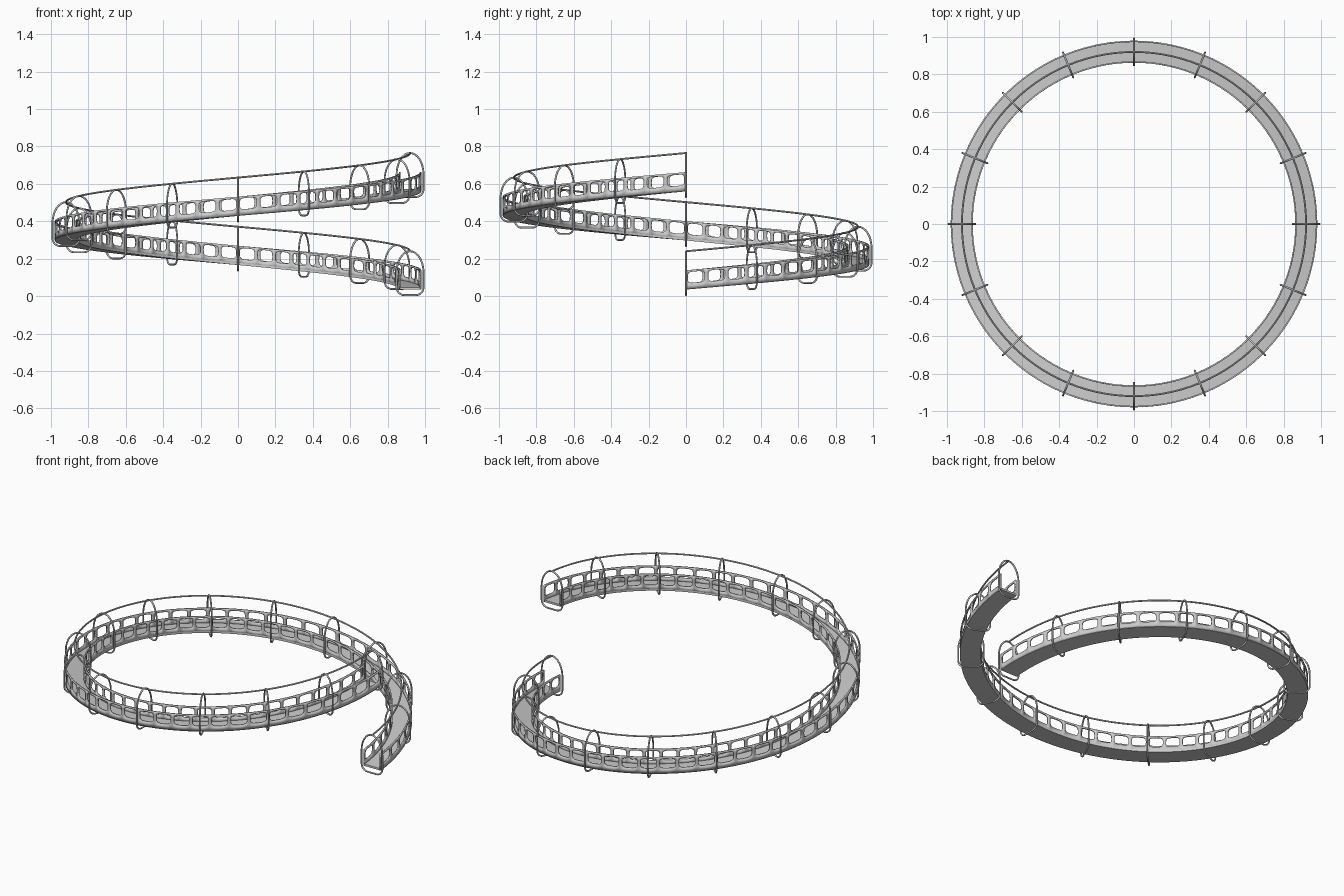
import bpy, bmesh
from math import pi, sin, cos, copysign

if "Cube" in bpy.data.objects:
    bpy.data.objects.remove(bpy.data.objects["Cube"])

RISE = 0.525      # climb over the single full turn
R_MID = 0.92      # centre line radius
CELLS = 56        # windows per side wall
HOOPS = 16        # bays between hoops


def helix(r, t, z):
    """Point at turn fraction t, radius r, height z above the helix."""
    return (r * cos(2 * pi * t), r * sin(2 * pi * t), z + RISE * t)


def finish(bm, name):
    bmesh.ops.recalc_face_normals(bm, faces=bm.faces)
    me = bpy.data.meshes.new(name)
    bm.to_mesh(me)
    bm.free()
    ob = bpy.data.objects.new(name, me)
    bpy.context.collection.objects.link(ob)
    return ob


def smooth(ob):
    bpy.ops.object.select_all(action='DESELECT')
    ob.select_set(True)
    bpy.context.view_layer.objects.active = ob
    bpy.ops.object.shade_smooth_by_angle()


def sweep(name, profile, n):
    """Sweep a closed (radius, z) profile along the helix, capped."""
    bm = bmesh.new()
    rings = [[bm.verts.new(helix(r, i / n, z)) for r, z in profile]
             for i in range(n + 1)]
    m = len(profile)
    for a, b in zip(rings, rings[1:]):
        for k in range(m):
            bm.faces.new((a[k], a[(k + 1) % m], b[(k + 1) % m], b[k]))
    bm.faces.new(rings[0])
    bm.faces.new(rings[-1])
    ob = finish(bm, name)
    smooth(ob)
    return ob


def window_wall(name, r, z0, z1, h0, h1):
    """Thin wall pierced by a row of rounded windows."""
    bm = bmesh.new()
    n = 24
    for c in range(CELLS):
        outer, inner = [], []
        for k in range(n):
            a = 2 * pi * k / n
            u, v = cos(a), sin(a)
            s = max(abs(u), abs(v))
            zq = (z0 + z1) / 2 + v / s * (z1 - z0) / 2
            outer.append(bm.verts.new(helix(r, (c + 0.5 + 0.5 * u / s) / CELLS, zq)))
            hu = copysign(abs(u) ** 0.5, u)
            hv = copysign(abs(v) ** 0.5, v)
            zh = (h0 + h1) / 2 + hv * (h1 - h0) / 2
            inner.append(bm.verts.new(helix(r, (c + 0.5 + 0.41 * hu) / CELLS, zh)))
        for k in range(n):
            j = (k + 1) % n
            bm.faces.new((outer[k], outer[j], inner[j], inner[k]))
    bmesh.ops.remove_doubles(bm, verts=bm.verts, dist=0.0003)
    ob = finish(bm, name)
    mod = ob.modifiers.new("thickness", 'SOLIDIFY')
    mod.thickness = 0.008
    mod.offset = 0
    smooth(ob)


# walkway floor
sweep("floor", [(0.862, 0.035), (0.98, 0.035), (0.98, 0.047), (0.862, 0.047)], 112)

# side walls with windows
window_wall("inner_wall", 0.866, 0.037, 0.138, 0.068, 0.128)
window_wall("outer_wall", 0.976, 0.037, 0.138, 0.068, 0.128)

# overhead rail
sweep("top_rail", [(R_MID + 0.005 * cos(k * pi / 4), 0.24 + 0.005 * sin(k * pi / 4))
                   for k in range(8)], 112)

# hoop outline: flat base, rounded lower corners, arched top
W, C = 0.072, 0.042
outline = []
for k in range(17):
    a = pi * k / 16
    outline.append((W * cos(a), 0.125 + 0.115 * sin(a)))
for k in range(7):
    a = pi + pi / 2 * k / 6
    outline.append((-W + C + C * cos(a), 0.005 + C + C * sin(a)))
for k in range(7):
    a = 1.5 * pi + pi / 2 * k / 6
    outline.append((W - C + C * cos(a), 0.005 + C + C * sin(a)))

cu = bpy.data.curves.new("hoops", 'CURVE')
cu.dimensions = '3D'
cu.bevel_depth = 0.005
cu.bevel_resolution = 2
for i in range(HOOPS + 1):
    sp = cu.splines.new('POLY')
    sp.points.add(len(outline) - 1)
    sp.use_cyclic_u = True
    for p, (dr, z) in zip(sp.points, outline):
        p.co = (*helix(R_MID + dr, i / HOOPS, z), 1)
hoops = bpy.data.objects.new("hoops", cu)
bpy.context.collection.objects.link(hoops)
